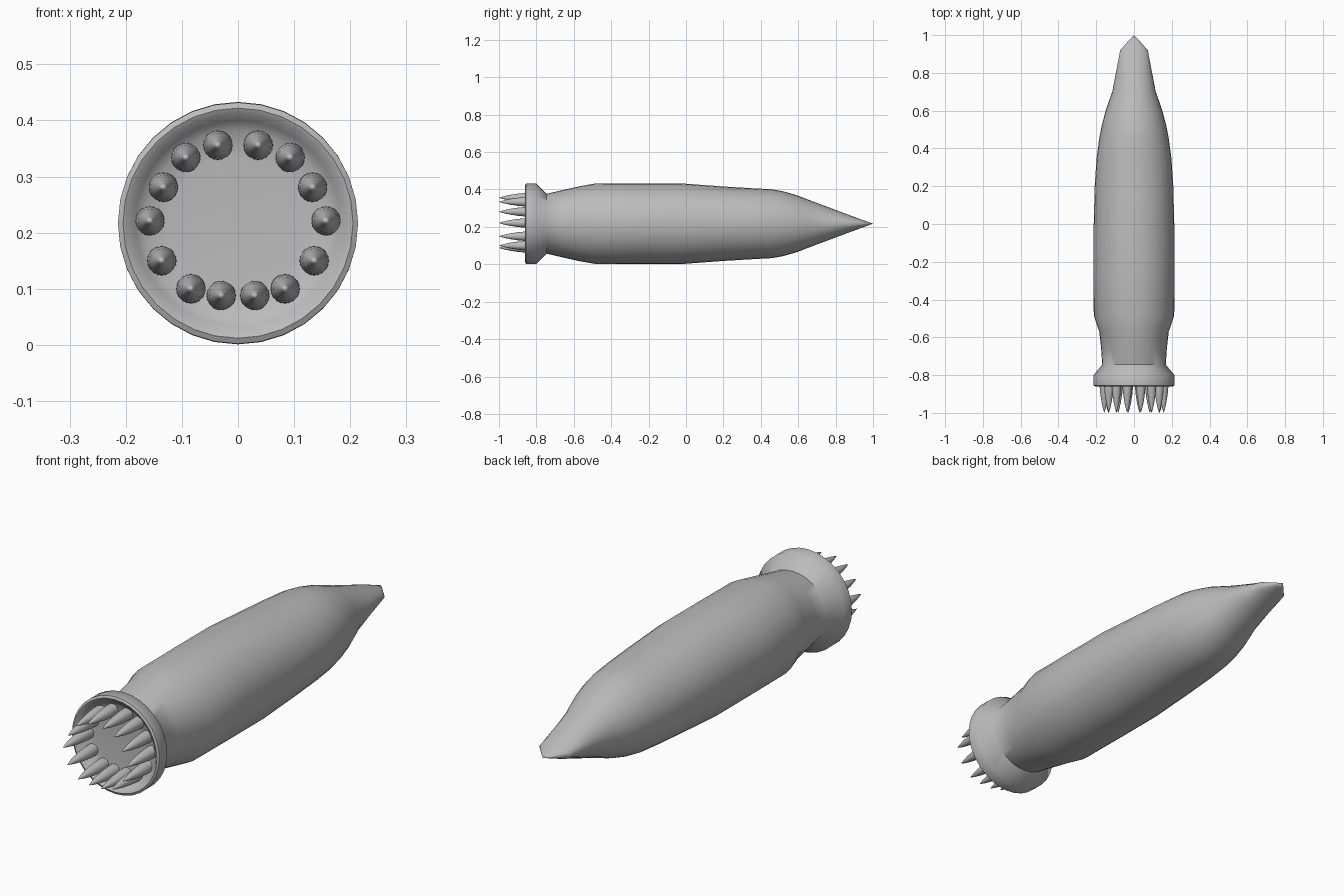
import bpy, bmesh, math
from mathutils import Vector

if "Cube" in bpy.data.objects:
    bpy.data.objects.remove(bpy.data.objects["Cube"])

CZ = 0.217
SEG = 32

def material(name, col):
    m = bpy.data.materials.new(name)
    m.diffuse_color = (*col, 1)
    m.use_nodes = True
    m.node_tree.nodes["Principled BSDF"].inputs["Base Color"].default_value = m.diffuse_color
    return m

grey = material("plain grey", (0.5, 0.5, 0.5))

def loft(name, rings, angle):
    """Elliptical rings along y: (y, half width, half height, centre x, centre z)."""
    bm = bmesh.new()
    loops = []
    for y, rx, rz, cx, cz in rings:
        if max(rx, rz) < 1e-5:
            loops.append([bm.verts.new((cx, y, cz))])
        else:
            loops.append([bm.verts.new((cx + rx * math.cos(2 * math.pi * i / SEG), y,
                                        cz + rz * math.sin(2 * math.pi * i / SEG)))
                          for i in range(SEG)])
    for a, b in zip(loops, loops[1:]):
        for i in range(SEG):
            j = (i + 1) % SEG
            quad = [a[i % len(a)], a[j % len(a)], b[j % len(b)], b[i % len(b)]]
            bm.faces.new(list(dict.fromkeys(quad)))
    bmesh.ops.recalc_face_normals(bm, faces=bm.faces)
    me = bpy.data.meshes.new(name)
    bm.to_mesh(me)
    bm.free()
    me.materials.append(grey)
    ob = bpy.data.objects.new(name, me)
    bpy.context.collection.objects.link(ob)
    bpy.ops.object.select_all(action='DESELECT')
    bpy.context.view_layer.objects.active = ob
    ob.select_set(True)
    bpy.ops.object.shade_smooth_by_angle(angle=math.radians(angle))
    return ob

# Body with recessed mouth, flared lip, neck and flattened tail
body = [(-0.82, 0, 0), (-0.82, 0.12, 0.12), (-0.825, 0.165, 0.165), (-0.84, 0.183, 0.183),
        (-0.855, 0.195, 0.195), (-0.86, 0.205, 0.205), (-0.855, 0.214, 0.215),
        (-0.80, 0.214, 0.215), (-0.745, 0.168, 0.160), (-0.66, 0.174, 0.180),
        (-0.57, 0.184, 0.200), (-0.485, 0.213, 0.215), (-0.25, 0.214, 0.216),
        (-0.03, 0.214, 0.216), (0.20, 0.208, 0.199), (0.35, 0.198, 0.190),
        (0.46, 0.183, 0.184), (0.52, 0.171, 0.173), (0.59, 0.153, 0.153),
        (0.65, 0.133, 0.130), (0.70, 0.115, 0.111), (0.81, 0.094, 0.070),
        (0.92, 0.073, 0.029), (0.97, 0.029, 0.011), (1.0, 0, 0)]
loft("worm_body", [(y, rx, rz, 0, CZ) for y, rx, rz in body], 50)

# Ring of teeth, mirrored left and right
SEG = 20
teeth = [(0.036, 0.356), (0.093, 0.334), (0.133, 0.281), (0.157, 0.221),
         (0.136, 0.150), (0.084, 0.100), (0.030, 0.088)]
shape = [(-0.81, 0.0265), (-0.855, 0.0255), (-0.90, 0.0215), (-0.945, 0.0145),
         (-0.98, 0.0065), (-1.0, 0)]
for n, (x, z) in enumerate(teeth):
    for side, s in (("left", -1), ("right", 1)):
        loft(f"tooth_{side}_{n + 1}", [(y, r, r, s * x, z) for y, r in shape], 60)
